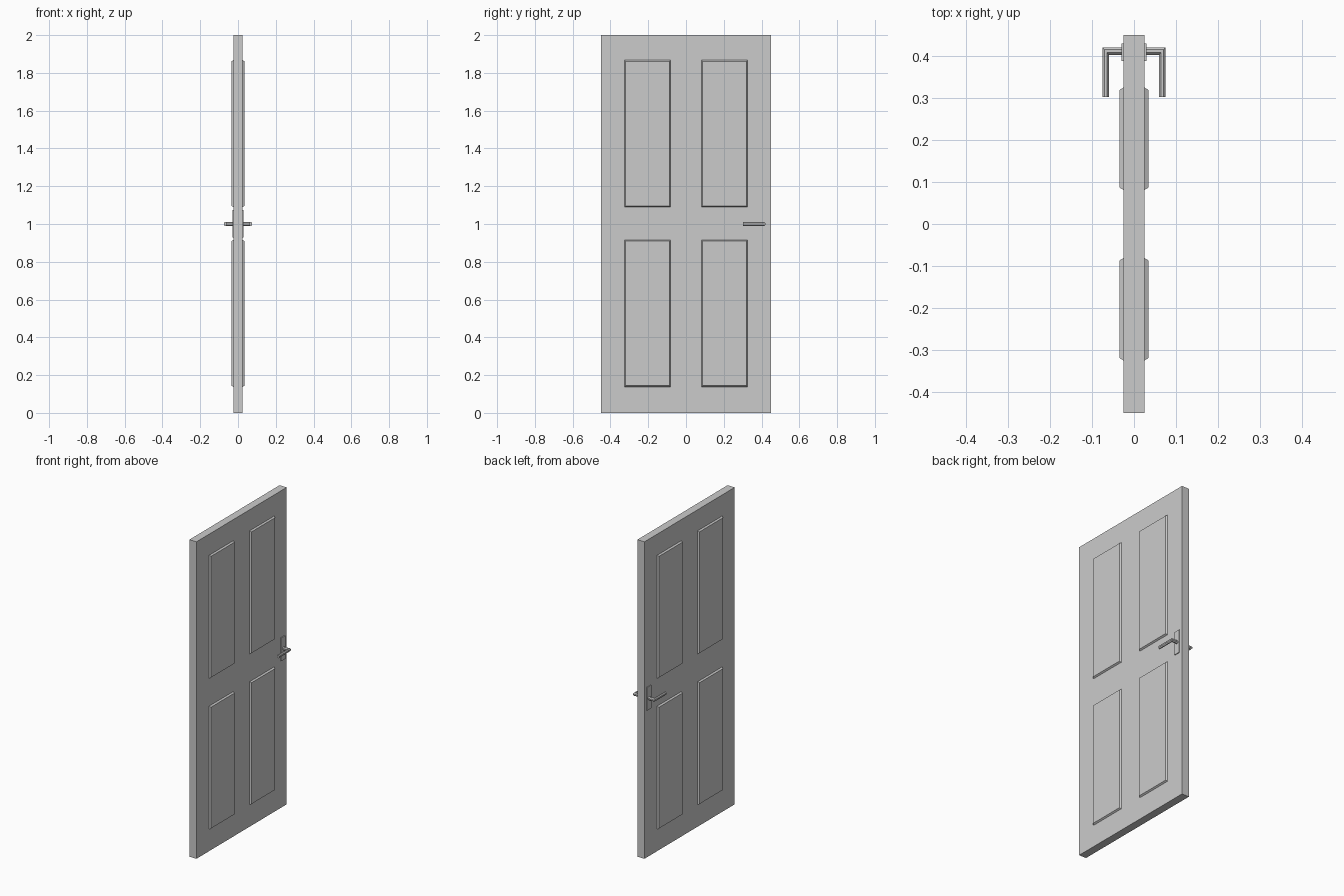
import bpy, bmesh

if "Cube" in bpy.data.objects:
    bpy.data.objects.remove(bpy.data.objects["Cube"])


def finish(name, bm):
    me = bpy.data.meshes.new(name)
    bm.to_mesh(me)
    bm.free()
    ob = bpy.data.objects.new(name, me)
    bpy.context.collection.objects.link(ob)
    return ob


def mirror_x(ob):
    m = ob.modifiers.new("Mirror", 'MIRROR')
    m.use_axis[0] = True
    m.use_clip = True


# Door leaf: half thickness with four recessed, raised-centre panels, mirrored
T = 0.025
ys = [-0.45, -0.363, -0.043, 0.043, 0.363, 0.45]
zs = [0, 0.1, 0.953, 1.052, 1.905, 2.0]
bm = bmesh.new()
grid = [[bm.verts.new((T, y, z)) for z in zs] for y in ys]
panels = []
for i in range(5):
    for j in range(5):
        f = bm.faces.new((grid[i][j], grid[i + 1][j],
                          grid[i + 1][j + 1], grid[i][j + 1]))
        if i in (1, 3) and j in (1, 3):
            panels.append(f)
# outer slope down, flat channel, inner slope up
for thickness, depth in ((0.006, -0.01), (0.038, 0), (0.006, 0.01)):
    bmesh.ops.inset_individual(bm, faces=panels, thickness=thickness,
                               depth=depth, use_even_offset=True)
# side walls back to the centre plane
rim = [e for e in bm.edges if e.is_boundary]
new = bmesh.ops.extrude_edge_only(bm, edges=rim)["geom"]
for v in new:
    if isinstance(v, bmesh.types.BMVert):
        v.co.x = 0
bmesh.ops.recalc_face_normals(bm, faces=bm.faces)
mirror_x(finish("door_leaf", bm))


# Handle parts on one side, mirrored to the other
def box(name, lo, hi):
    bm = bmesh.new()
    bmesh.ops.create_cube(bm, size=1)
    for v in bm.verts:
        v.co = [(a + b) / 2 + c * (b - a) for a, b, c in zip(lo, hi, v.co)]
    ob = finish(name, bm)
    mirror_x(ob)
    return ob


box("handle_plate", (0.024, 0.388, 0.928), (0.03, 0.43, 1.074))

# Lever: octagonal section swept along an L-shaped path
path = [(0.028, 0.412), (0.0675, 0.412), (0.0675, 0.302)]
section = [(1, 0.4), (0.4, 1), (-0.4, 1), (-1, 0.4),
           (-1, -0.4), (-0.4, -1), (0.4, -1), (1, -0.4)]
mitre = [(0, 1), (1, 1), (1, 0)]
bm = bmesh.new()
rings = []
for (x, y), (mx, my) in zip(path, mitre):
    rings.append([bm.verts.new((x + mx * a * 0.0075, y + my * a * 0.009,
                                1 + b * 0.01)) for a, b in section])
for r, s in zip(rings, rings[1:]):
    for k in range(8):
        bm.faces.new((r[k - 1], r[k], s[k], s[k - 1]))
bm.faces.new(rings[0])
bm.faces.new(rings[-1])
bmesh.ops.recalc_face_normals(bm, faces=bm.faces)
mirror_x(finish("handle_lever", bm))
